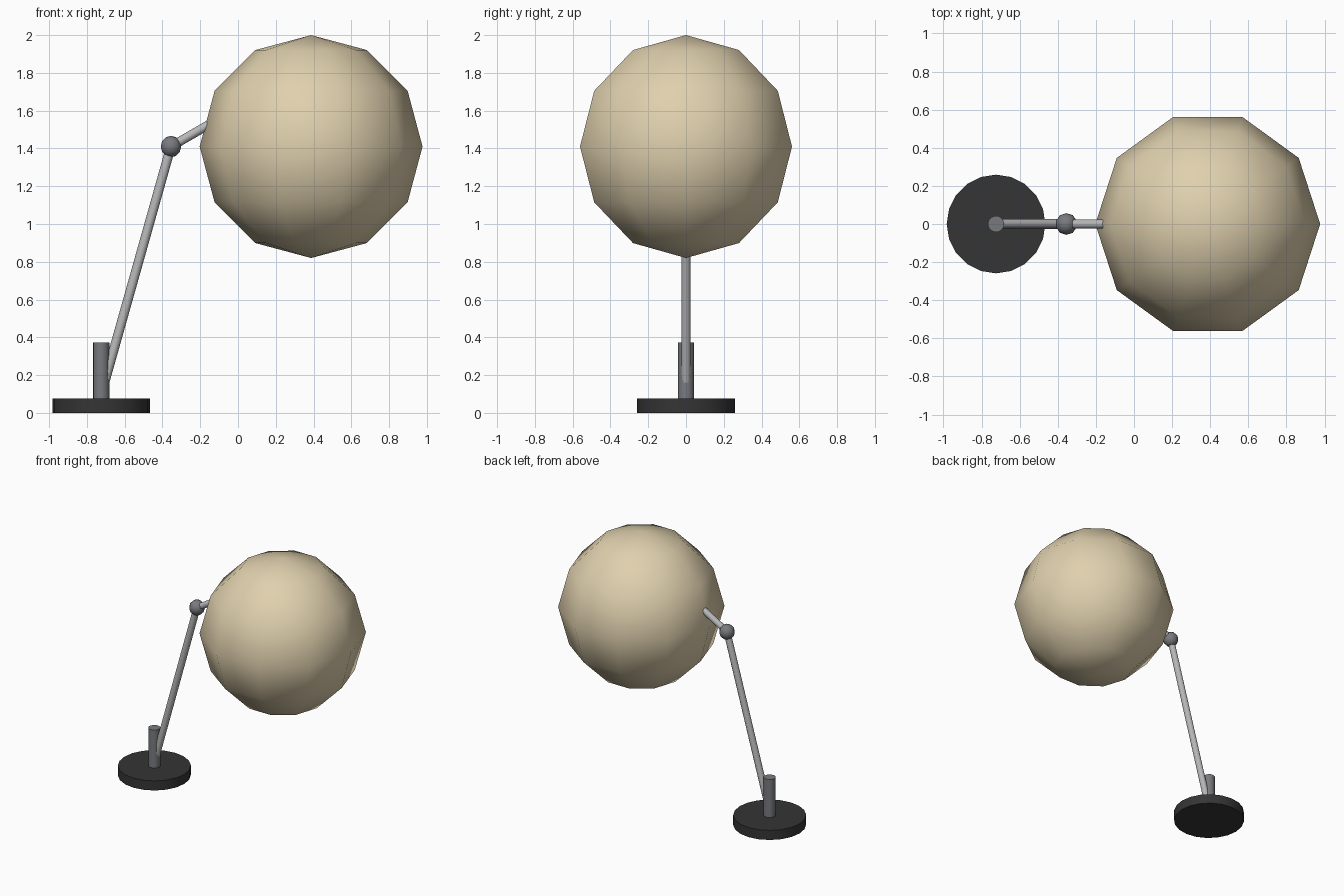
import bpy
import math
from mathutils import Vector

cube = bpy.data.objects.get("Cube")
if cube:
    bpy.data.objects.remove(cube, do_unlink=True)


def make_material(name, color):
    mat = bpy.data.materials.new(name)
    mat.use_nodes = True
    mat.diffuse_color = (*color, 1)
    mat.node_tree.nodes["Principled BSDF"].inputs["Base Color"].default_value = (*color, 1)
    return mat


black = make_material("matte black", (0.035, 0.035, 0.035))
dark_metal = make_material("dark metal", (0.19, 0.195, 0.21))
light_metal = make_material("light metal", (0.48, 0.48, 0.49))
cream = make_material("cream shade", (0.74, 0.63, 0.42))


def finish(name, mat):
    obj = bpy.context.object
    obj.name = name
    obj.data.materials.append(mat)
    return obj


def rod(name, start, end, radius, sides, mat):
    """Capped cylinder between two points, smooth sides and sharp rims."""
    start, end = Vector(start), Vector(end)
    axis = end - start
    bpy.ops.mesh.primitive_cylinder_add(
        vertices=sides, radius=radius, depth=axis.length,
        location=(start + end) / 2,
        rotation=axis.to_track_quat("Z", "Y").to_euler())
    bpy.ops.object.shade_smooth_by_angle(angle=math.radians(40))
    return finish(name, mat)


def ball(name, center, radius, turn, mat):
    """Coarse smooth-shaded sphere."""
    bpy.ops.mesh.primitive_uv_sphere_add(
        segments=10, ring_count=6, radius=radius,
        location=center, rotation=(0, 0, turn))
    bpy.ops.object.shade_smooth()
    return finish(name, mat)


foot_x = -0.724
elbow = (-0.355, 0, 1.41)

# Foot and post
rod("base", (foot_x, 0, 0), (foot_x, 0, 0.075), 0.259, 20, black)
rod("post", (foot_x, 0, 0.07), (foot_x, 0, 0.372), 0.043, 16, dark_metal)

# Jointed arm
rod("lower_arm", (-0.715, 0, 0.13), elbow, 0.025, 12, light_metal)
rod("upper_arm", elbow, (0.0, 0, 1.615), 0.024, 12, light_metal)
ball("elbow_joint", elbow, 0.057, 0, dark_metal)

# Globe shade
ball("globe_shade", (0.387, 0, 1.41), 0.59, math.pi / 2, cream)
